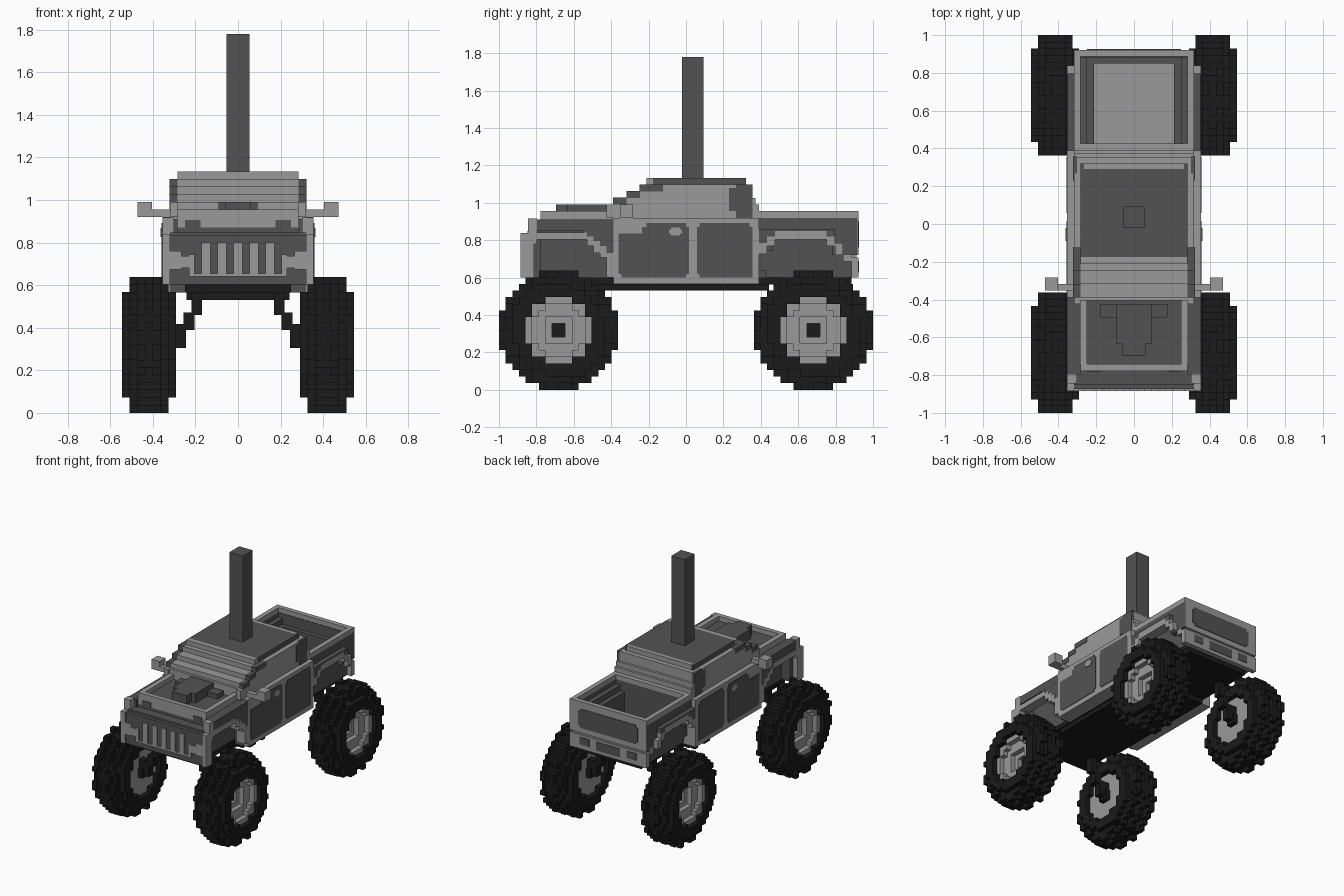
import bpy, bmesh
from mathutils import Matrix, Vector

if "Cube" in bpy.data.objects:
    bpy.data.objects.remove(bpy.data.objects["Cube"], do_unlink=True)

V = 0.0354        # size of one block
Y0 = -0.884       # front end of the body


def material(name, v):
    m = bpy.data.materials.new(name)
    m.use_nodes = True
    m.diffuse_color = (v, v, v, 1)
    m.node_tree.nodes["Principled BSDF"].inputs["Base Color"].default_value = (v, v, v, 1)
    return m


LIGHT = material("light grey", 0.32)
DARK = material("dark grey", 0.086)
BLACK = material("near black", 0.0105)


def add_object(name, bm, mats):
    mesh = bpy.data.meshes.new(name)
    bm.to_mesh(mesh)
    bm.free()
    for m in mats:
        mesh.materials.append(m)
    ob = bpy.data.objects.new(name, mesh)
    bpy.context.collection.objects.link(ob)
    return ob


def part(name, mat, *boxes, mirror=False):
    """Boxes in block units: x0, x1, y0, y1 (from the front end), z0, z1."""
    bm = bmesh.new()
    for x0, x1, y0, y1, z0, z1 in boxes:
        spans = [(x0, x1), (-x1, -x0)] if mirror else [(x0, x1)]
        for a, b in spans:
            mid = Vector(((a + b) / 2 * V, Y0 + (y0 + y1) / 2 * V, (z0 + z1) / 2 * V))
            size = Matrix.Diagonal(((b - a) * V, (y1 - y0) * V, (z1 - z0) * V, 1))
            bmesh.ops.create_cube(bm, size=1, matrix=Matrix.Translation(mid) @ size)
    return add_object(name, bm, [mat])


def side(name, mat, x0, x1, *rects):
    """Mirrored side pieces given as y0, y1, z0, z1."""
    return part(name, mat, *[(x0, x1, *r) for r in rects], mirror=True)


# Chassis
part("floor_pan", BLACK, (-7.05, 7.05, 2, 50, 15.95, 17))
part("frame", BLACK, (-6.8, 6.8, 11, 37.5, 15, 16))
part("body_core", DARK, (-7, 7, 1, 36, 17, 24), (-7, 7, 36, 50, 17, 19))
for label, y in (("front", 5.7), ("rear", 44.2)):
    part(label + "_suspension", BLACK,
         (4.8, 6.2, y - 0.7, y + 0.7, 13, 16), (5.8, 7.2, y - 0.7, y + 0.7, 11, 13.3),
         (6.9, 9.5, y - 0.7, y + 0.7, 8.6, 11.8), mirror=True)

# Hood and nose
part("hood", DARK, (-8, 8, 4, 14, 24, 26), (-8, 8, 3, 4, 24, 24.6))
part("hood_lip", LIGHT, (-8, 8, 3, 4, 24.6, 27))
part("hood_rails", LIGHT, (7, 8.05, 4, 14, 25.7, 27), mirror=True)
part("cowl", LIGHT, (8, 9, 13, 14, 26, 28), mirror=True)
part("hood_scoop", DARK, (-2.6, 2.6, 7, 13, 26, 28), (-1.7, 1.7, 5.3, 7, 26, 28),
     (-5, 5, 11, 13, 26, 27))
part("nose", DARK, (-9, 9, 1, 3, 17, 24), (-9, 9, 0.3, 1, 17, 23.6))
part("firewall", DARK, (-9, 9, 13.85, 14.1, 15.97, 21))
part("nose_corners", LIGHT, (7.5, 9, 0, 1.1, 19, 21.5), (6.5, 8, -0.02, 1, 19.2, 20.8),
     (9, 10, 0, 1.1, 17, 23.7), mirror=True)
part("grille_bars", LIGHT, *[(c - 0.58, c + 0.58, 0, 0.3, 18.4, 22.6)
                            for c in (-4.24, -2.12, 0, 2.12, 4.24)],
     (-6.5, 6.5, 0.02, 0.3, 18.1, 18.5))
part("grille_sides", LIGHT, (5.8, 6.5, 0, 0.3, 18.1, 21), mirror=True)
side("headlight_brows", DARK, 5, 7, (2.85, 3, 24.6, 25.6))

# Front fenders
side("fender_tops", DARK, 8, 10, (2.5, 14, 24, 25.7))
side("fender_noses", LIGHT, 8.5, 10, (1.1, 2.5, 22, 25.9), (1.1, 2, 17, 22))
side("front_flares", LIGHT, 8, 10.02, (2.5, 10, 22.7, 23.8), (10, 11, 21.7, 23.2),
     (11, 12, 20.7, 22.5), (12, 13, 20, 21.7), (13, 14, 17, 20.7))
side("front_fender_fill", DARK, 7, 9.98, (9.5, 14, 22.7, 24), (11, 14, 21.7, 23),
     (12.5, 14, 20.6, 22))

# Cabin, stepped toward the roof
part("cabin_lower", LIGHT, (-10, 10, 14, 36, 16, 26))
part("cabin_upper", LIGHT, (-9, 9, 13.5, 36, 26, 28), (-9, 9, 14, 35.5, 28, 29),
     (-9, 9, 16, 35, 29, 30), (-9, 9, 18, 35, 30, 31))
part("windscreen_top", LIGHT, (-8, 8, 19, 20, 31, 32))
part("roof", DARK, (-8, 8, 20, 33.2, 31, 32))
part("rear_window_top", LIGHT, (-7.5, 7.5, 33.2, 34, 31, 32))
side("roof_rear_corners", DARK, 7.5, 8, (33.2, 34, 31, 32))
side("front_pillars", DARK, 8, 9.1, (13.95, 16, 28, 29.04), (15.95, 18, 29, 30.04),
     (17.95, 21.5, 30, 31.04))
side("rear_pillars", DARK, 8.5, 9.1, (32.5, 35.05, 26, 31.04), (31.5, 32.5, 27, 30.5))
part("exhaust_stack", DARK, (-1.55, 1.55, 24.4, 27.6, 32, 50.25))

# Doors: panels with clipped corners
side("front_doors", DARK, 9.9, 10.12, (14.8, 25.4, 17.5, 23.6), (15.2, 25, 17, 17.5),
     (18.3, 25.4, 23.6, 24.6), (19, 25, 24.6, 25.2))
side("rear_doors", DARK, 9.9, 10.12, (26.6, 35, 17.5, 24.6), (27, 35, 17, 17.5),
     (27, 34.6, 24.6, 25.2))
side("door_handles", LIGHT, 10, 10.25, (22.7, 24.1, 23.3, 24.5), (22.4, 24.4, 23.6, 24.2))
part("mirrors", LIGHT, (8.9, 11.4, 15, 16, 26, 27), (11.4, 13.3, 15, 17, 26, 28),
     mirror=True)

# Cargo bed
part("bed_floor", LIGHT, (-6, 6, 37, 49, 19, 19.15))
part("bed_front_wall", DARK, (-8, 8, 36, 37, 18, 26))
part("bed_front_rail", LIGHT, (-8, 8, 36, 37, 26, 27))
side("bed_rails", LIGHT, 8, 9, (36, 51, 26, 27))
side("bed_sides", DARK, 8, 9, (36, 50.9, 23, 26), (47, 50.9, 20.4, 23), (36, 38, 21, 23))
side("bed_wheel_boxes", DARK, 6, 7, (37, 50, 18, 23.8))
side("bed_lining", DARK, 7, 8, (37, 50, 17, 25))
part("bed_rear_lining", DARK, (-7, 7, 49, 50, 18, 23.8), (-8, 8, 49.9, 50, 23, 26))
part("tailgate", LIGHT, (-8, 8, 50, 51, 20.4, 27))
side("tailgate_ends", LIGHT, 8, 9, (50.9, 51, 20.4, 26))
part("tailgate_panel", DARK, (-7, 7, 50.9, 51.12, 22, 25), (-6.5, 6.5, 50.9, 51.12, 21.5, 25.5))
part("rear_bumper", LIGHT, (-9, 9, 50, 51, 17, 20), (-8.6, 8.6, 49.5, 50.7, 20, 20.4))
part("bumper_pads", DARK, (-2.8, 2.8, 50.9, 51.12, 17.7, 19.5),
     (-6.6, -4.4, 50.9, 51.12, 18, 19.5), (4.4, 6.6, 50.9, 51.12, 18, 19.5))
side("rear_flares", LIGHT, 8, 10, (38.4, 46.2, 22.7, 24), (37.2, 38.4, 21.7, 23.2),
     (36, 37.2, 20.5, 22.2), (46.2, 47.5, 21.7, 23.2), (47.5, 48.7, 20.4, 22.2))
side("rear_fender_tops", DARK, 9, 9.98, (36, 47.5, 24, 24.3), (36, 38.4, 23.2, 24),
     (36, 37.2, 22.2, 23.2), (46.2, 47.5, 23.2, 24))
side("rear_flare_ends", LIGHT, 8, 9, (48.7, 50, 19.4, 20.8))


# Wheels: blocks in seven layers, layer 0 inside and layer 6 outside
def wheel_block(n, a, b):
    """Material index of a block, or None where it is empty."""
    r = (a + 0.5) ** 2 + (b + 0.5) ** 2
    check = (n + a // 2 + b // 2) % 2
    if r <= 1:                                      # axle end
        return 1 if n <= 2 else None
    if r <= 26:                                     # rim, dished in steps
        top = 5 if r > 16 else 4 if r > 6 else 3
        return 0 if 1 <= n <= top else None
    if n in (0, 6):                                 # sidewalls
        return 1 if r <= 45 or (r <= 55 and check) else None
    if r <= 62 or (r <= 80 and (n == 3 or check)):  # tread
        return 1
    return None


def wheel(name, sx, y):
    bm = bmesh.new()
    verts = {}

    def vert(p):
        if p not in verts:
            verts[p] = bm.verts.new((sx * (0.29 + p[0] * 0.0364), y + p[1] * V, 0.319 + p[2] * V))
        return verts[p]

    grid = {(n, a, b): wheel_block(n, a, b)
            for n in range(7) for a in range(-9, 9) for b in range(-9, 9)}
    for cell, mat in grid.items():
        if mat is None:
            continue
        for axis in range(3):
            u, w = (axis + 1) % 3, (axis + 2) % 3
            for d in (0, 1):
                near = list(cell)
                near[axis] += 2 * d - 1
                if grid.get(tuple(near)) is not None:
                    continue
                loop = []
                for du, dw in ((0, 0), (1, 0), (1, 1), (0, 1)):
                    p = list(cell)
                    p[axis] += d
                    p[u] += du
                    p[w] += dw
                    loop.append(vert(tuple(p)))
                if (d == 1) != (sx > 0):
                    loop.reverse()
                bm.faces.new(loop).material_index = mat
    add_object(name, bm, [LIGHT, BLACK])


for end, wy in (("front", -0.681), ("rear", 0.681)):
    for hand, sx in (("left", 1), ("right", -1)):
        wheel(f"{end}_{hand}_wheel", sx, wy)
